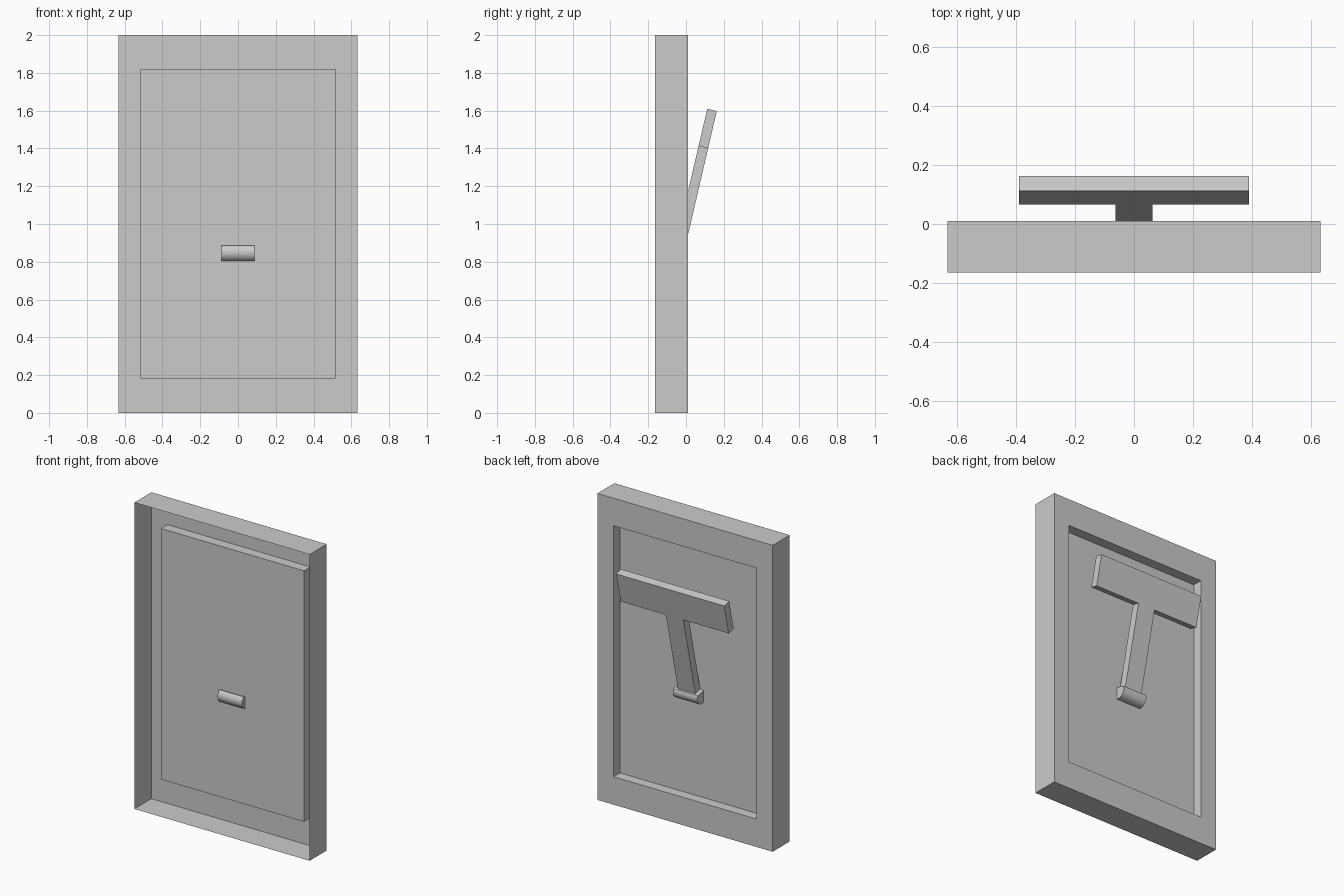
import bpy, math

if "Cube" in bpy.data.objects:
    bpy.data.objects.remove(bpy.data.objects["Cube"])

TILT = math.radians(13.1)
PIVOT = (0, -0.038, 0.849)


def make_object(name, verts, faces):
    mesh = bpy.data.meshes.new(name)
    mesh.from_pydata(verts, [], faces)
    mesh.update()
    obj = bpy.data.objects.new(name, mesh)
    bpy.context.collection.objects.link(obj)
    return obj


def band(a, b, n):
    """Quads joining two loops of n vertices starting at a and b."""
    return [(a + i, a + (i + 1) % n, b + (i + 1) % n, b + i) for i in range(n)]


def prism(name, loop_a, loop_b):
    n = len(loop_a)
    faces = [tuple(reversed(range(n))), tuple(range(n, 2 * n))] + band(0, n, n)
    obj = make_object(name, loop_a + loop_b, faces)
    obj.location = PIVOT
    obj.rotation_euler = (-TILT, 0, 0)
    return obj


def ring(x, z0, z1, y):
    return [(x, y, z0), (-x, y, z0), (-x, y, z1), (x, y, z1)]


# thin-walled frame, open at the front, with a panel sunk into the back
rings = [ring(0.633, 0, 2, -0.165), ring(0.633, 0, 2, 0.01),
         ring(0.516, 0.182, 1.82, 0.01), ring(0.516, 0.182, 1.82, -0.056)]
faces = [f for k in range(3) for f in band(4 * k, 4 * k + 4, 4)]
make_object("frame_panel", sum(rings, []), faces + [(12, 13, 14, 15)])

# T-shaped prop leaning out of the back
T, BASE, NECK, TOP = 0.026, 0.02, 0.573, 0.775
half = [(0.063, BASE), (0.063, NECK), (0.39, NECK), (0.39, TOP)]
outline = half + [(-x, z) for x, z in reversed(half)]
prism("prop_stand", [(x, T, z) for x, z in outline],
      [(x, -T, z) for x, z in outline])

# hinge barrel: round below, flat on top, running through the panel
R, FLAT, N = 0.048, 0.03, 32
start = math.asin(FLAT / R)
sweep = math.pi + 2 * start
arc = [(R * math.cos(start - sweep * i / N), R * math.sin(start - sweep * i / N))
       for i in range(N + 1)]
arc.reverse()
hinge = prism("hinge_barrel", [(-0.088, y, z) for y, z in arc],
              [(0.088, y, z) for y, z in arc])
bpy.context.view_layer.objects.active = hinge
hinge.select_set(True)
bpy.ops.object.shade_smooth_by_angle(angle=math.radians(30))
